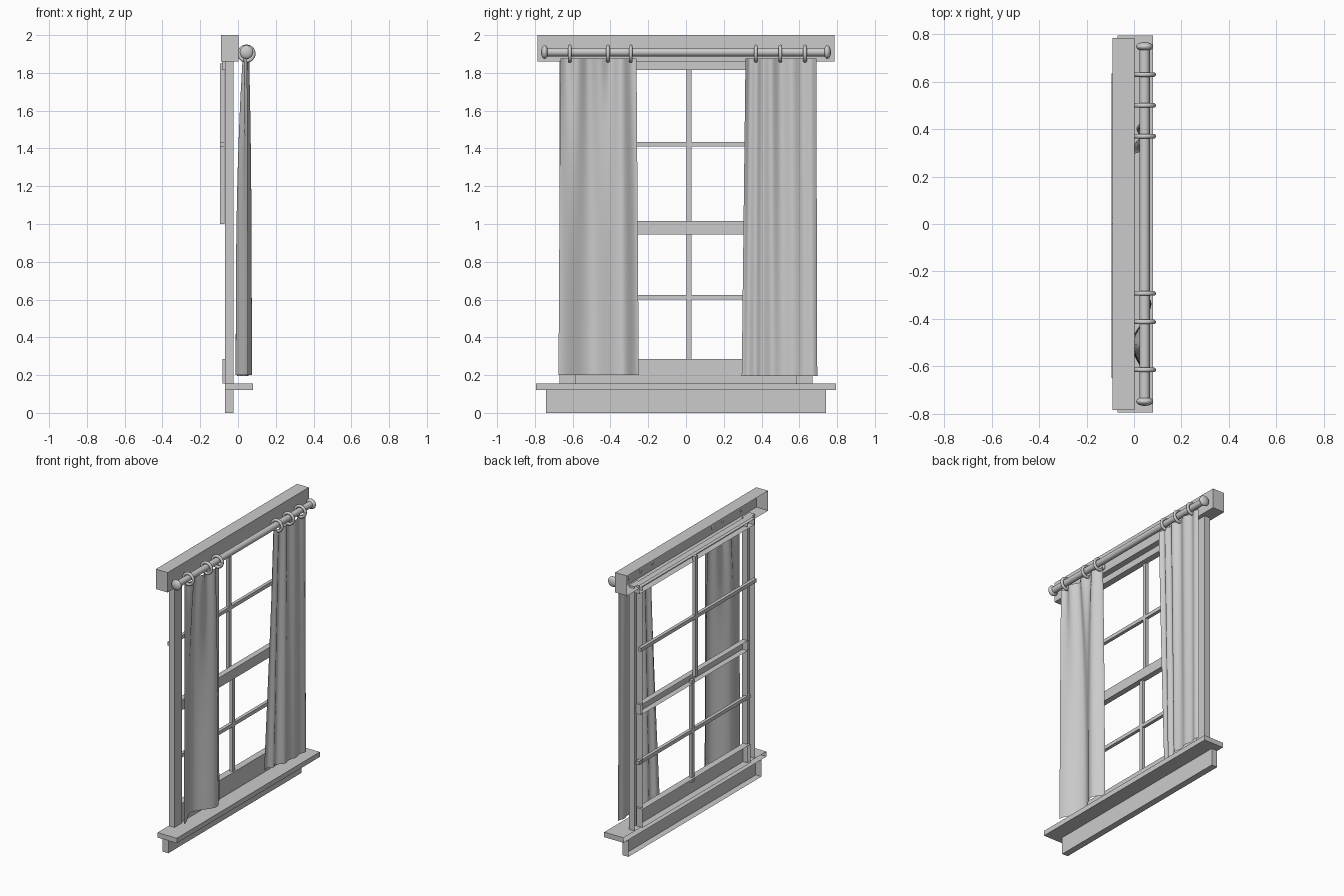
import bpy, bmesh, math

if "Cube" in bpy.data.objects:
    bpy.data.objects.remove(bpy.data.objects["Cube"])


def finish(name, bm, smooth=False):
    bmesh.ops.recalc_face_normals(bm, faces=bm.faces)
    me = bpy.data.meshes.new(name)
    bm.to_mesh(me)
    bm.free()
    ob = bpy.data.objects.new(name, me)
    bpy.context.collection.objects.link(ob)
    if smooth:
        for p in me.polygons:
            p.use_smooth = True
    return ob


def box(name, x, y, z, open_back=True):
    """Box from (min, max) ranges; the wall side (-x) may be left open."""
    bm = bmesh.new()
    bmesh.ops.create_cube(bm, size=1)
    for v in bm.verts:
        v.co = [r[0] + (c + 0.5) * (r[1] - r[0]) for c, r in zip(v.co, (x, y, z))]
    bmesh.ops.recalc_face_normals(bm, faces=bm.faces)
    if open_back:
        back = [f for f in bm.faces if f.calc_center_median().x < x[0] + 1e-4]
        bmesh.ops.delete(bm, geom=back, context='FACES')
    return finish(name, bm)


# Header, sill and apron
box("header", (-0.09, 0.002), (-0.785, 0.785), (1.86, 2.0))
box("sill", (-0.07, 0.08), (-0.795, 0.795), (0.12, 0.155))
box("apron", (-0.07, -0.025), (-0.74, 0.74), (0.0, 0.12))

# Casing around the opening
for s, side in ((-1, "left"), (1, "right")):
    box(side + "_casing", (-0.07, -0.025), sorted((s * 0.585, s * 0.67)), (0.155, 1.875))

# Sash rails
box("top_rail", (-0.085, -0.04), (-0.64, 0.64), (1.815, 1.875))
box("middle_rail", (-0.07, -0.03), (-0.6, 0.6), (0.945, 1.015))
box("bottom_rail", (-0.083, -0.035), (-0.6, 0.6), (0.155, 0.285))

# Glazing bars
box("upper_cross_bar", (-0.095, -0.072), (-0.65, 0.635), (1.41, 1.435), False)
box("upper_upright_bar", (-0.095, -0.072), (0.003, 0.03), (1.0, 1.85), False)
box("lower_cross_bar", (-0.068, -0.045), (-0.62, 0.62), (0.6, 0.625), False)
box("lower_upright_bar", (-0.068, -0.045), (0.003, 0.03), (0.25, 0.97), False)

# Curtain rod with finials
RX, RZ = 0.045, 1.91
bpy.ops.mesh.primitive_cylinder_add(vertices=24, radius=0.022, depth=1.48,
                                    location=(RX, 0, RZ), rotation=(math.pi / 2, 0, 0))
bpy.context.object.name = "curtain_rod"
bpy.ops.object.shade_smooth_by_angle()
for s in (-1, 1):
    bpy.ops.mesh.primitive_uv_sphere_add(segments=24, ring_count=12, radius=1,
                                         location=(RX, s * 0.748, RZ))
    bpy.context.object.name = "rod_finial"
    bpy.context.object.scale = (0.036, 0.019, 0.036)
    bpy.ops.object.shade_smooth()

# Curtain rings
for y in (-0.615, -0.413, -0.293, 0.37, 0.5, 0.63):
    bpy.ops.mesh.primitive_torus_add(major_radius=0.038, minor_radius=0.010,
                                     major_segments=28, minor_segments=10,
                                     location=(RX, y, 1.902), rotation=(math.pi / 2, 0, 0))
    bpy.context.object.name = "curtain_ring"
    bpy.ops.object.shade_smooth()


def curtain(name, top, bottom, z0, shape, nu=80, nv=32):
    """Cloth sheet hung between z0 and the rings; shape(u, t) gives its depth."""
    bm = bmesh.new()
    rows = []
    for j in range(nv + 1):
        t = j / nv                      # 0 at the hem, 1 at the rings
        a, b = (bottom[k] + (top[k] - bottom[k]) * t for k in (0, 1))
        z = z0 + (1.875 - z0) * t
        rows.append([bm.verts.new((shape(i / nu, t), a + (b - a) * i / nu, z))
                     for i in range(nu + 1)])
    for lo, hi in zip(rows, rows[1:]):
        for i in range(nu):
            bm.faces.new((lo[i], lo[i + 1], hi[i + 1], hi[i]))
    return finish(name, bm, True)


def profile(u, pts):
    """Smooth interpolation through (u, depth) points."""
    for (a, p), (b, q) in zip(pts, pts[1:]):
        if u <= b:
            s = (u - a) / (b - a)
            return p + (q - p) * s * s * (3 - 2 * s)
    return pts[-1][1]


HEM = [(0, 0.052), (0.4, -0.012), (0.8, 0.073), (1, 0.03)]


def soft_folds(u, t):
    pleat = 0.013 * t ** 3 * math.cos(2 * math.pi * (3.5 * u + 0.2))
    k = 0.9 * t ** 3
    return (1 - k) * profile(u, HEM) + k * 0.043 + pleat


def tight_folds(u, t):
    swing = -0.06 * (1 - t) * max(0, 1 - u / 0.55) ** 1.3
    fold = math.cos(2 * math.pi * (4.5 * u + 0.25 * math.sin(5 * u)) + 0.8 * t)
    return 0.048 + swing + 0.009 * fold + 0.004 * math.sin(17 * u + 2 * t)


# Curtains
curtain("left_curtain", (-0.665, -0.262), (-0.675, -0.25), 0.2, soft_folds)
curtain("right_curtain", (0.315, 0.69), (0.295, 0.695), 0.195, tight_folds)
